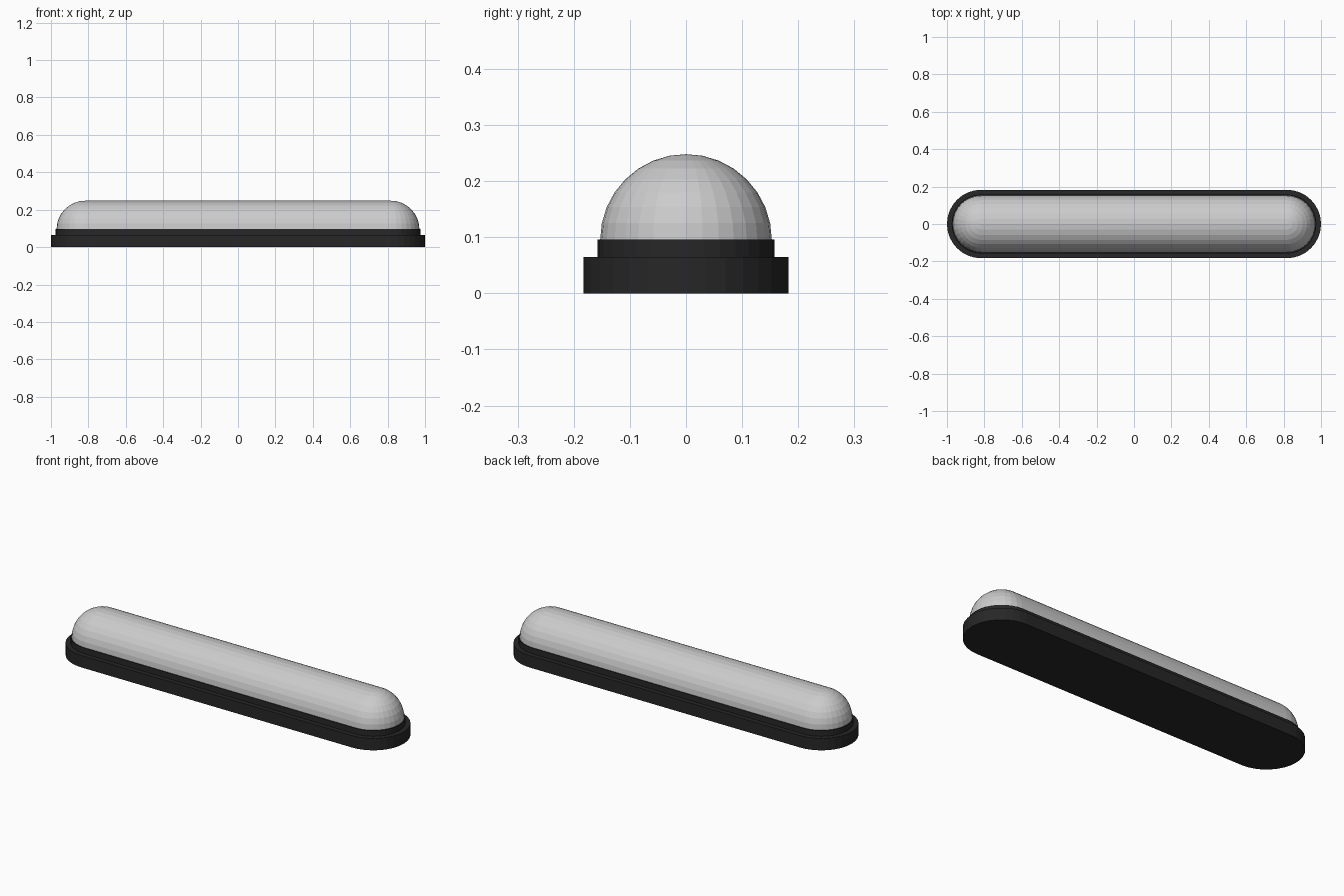
import bpy
import math

if "Cube" in bpy.data.objects:
    bpy.data.objects.remove(bpy.data.objects["Cube"])

CX = 0.817   # centre of each rounded end
SEG = 16     # segments per half circle


def stadium(r, z):
    """Long rounded outline with end radius r at height z."""
    pts = []
    for side in (1, -1):
        for i in range(SEG + 1):
            a = -math.pi / 2 + math.pi * i / SEG
            pts.append((side * (CX + r * math.cos(a)), side * r * math.sin(a), z))
    return pts


def loft(name, profile, ridge=None):
    """Stack stadium outlines; close with a flat cap or a ridge line on top."""
    verts, faces = [], []
    for r, z in profile:
        verts += stadium(r, z)
    n = 2 * (SEG + 1)
    for k in range(len(profile) - 1):
        for i in range(n):
            j = (i + 1) % n
            faces.append((k * n + i, k * n + j, (k + 1) * n + j, (k + 1) * n + i))
    faces.append(tuple(reversed(range(n))))
    top = (len(profile) - 1) * n
    if ridge is None:
        faces.append(tuple(range(top, top + n)))
    else:
        right = len(verts)
        left = right + 1
        verts += [(CX, 0, ridge), (-CX, 0, ridge)]
        for i in range(SEG):
            faces.append((top + i, top + i + 1, right))
            faces.append((top + SEG + 1 + i, top + SEG + 2 + i, left))
        faces.append((top + SEG, top + SEG + 1, left, right))
        faces.append((top + n - 1, top, right, left))
    mesh = bpy.data.meshes.new(name)
    mesh.from_pydata(verts, [], faces)
    mesh.update()
    obj = bpy.data.objects.new(name, mesh)
    bpy.context.collection.objects.link(obj)
    return obj


# Dark stepped base: wide plinth and narrower collar
black = bpy.data.materials.new("black_plastic")
black.diffuse_color = (0.02, 0.02, 0.02, 1)
black.use_nodes = True
black.node_tree.nodes["Principled BSDF"].inputs["Base Color"].default_value = black.diffuse_color
base = loft("base", [(0.183, 0), (0.183, 0.065), (0.158, 0.065), (0.158, 0.096)])
base.data.materials.append(black)

# Half-capsule lamp cover
R, Z0, RINGS = 0.153, 0.095, 8
arc = [(R * math.cos(math.pi / 2 * k / RINGS), Z0 + R * math.sin(math.pi / 2 * k / RINGS))
       for k in range(RINGS)]
loft("lamp_cover", arc, ridge=Z0 + R)
